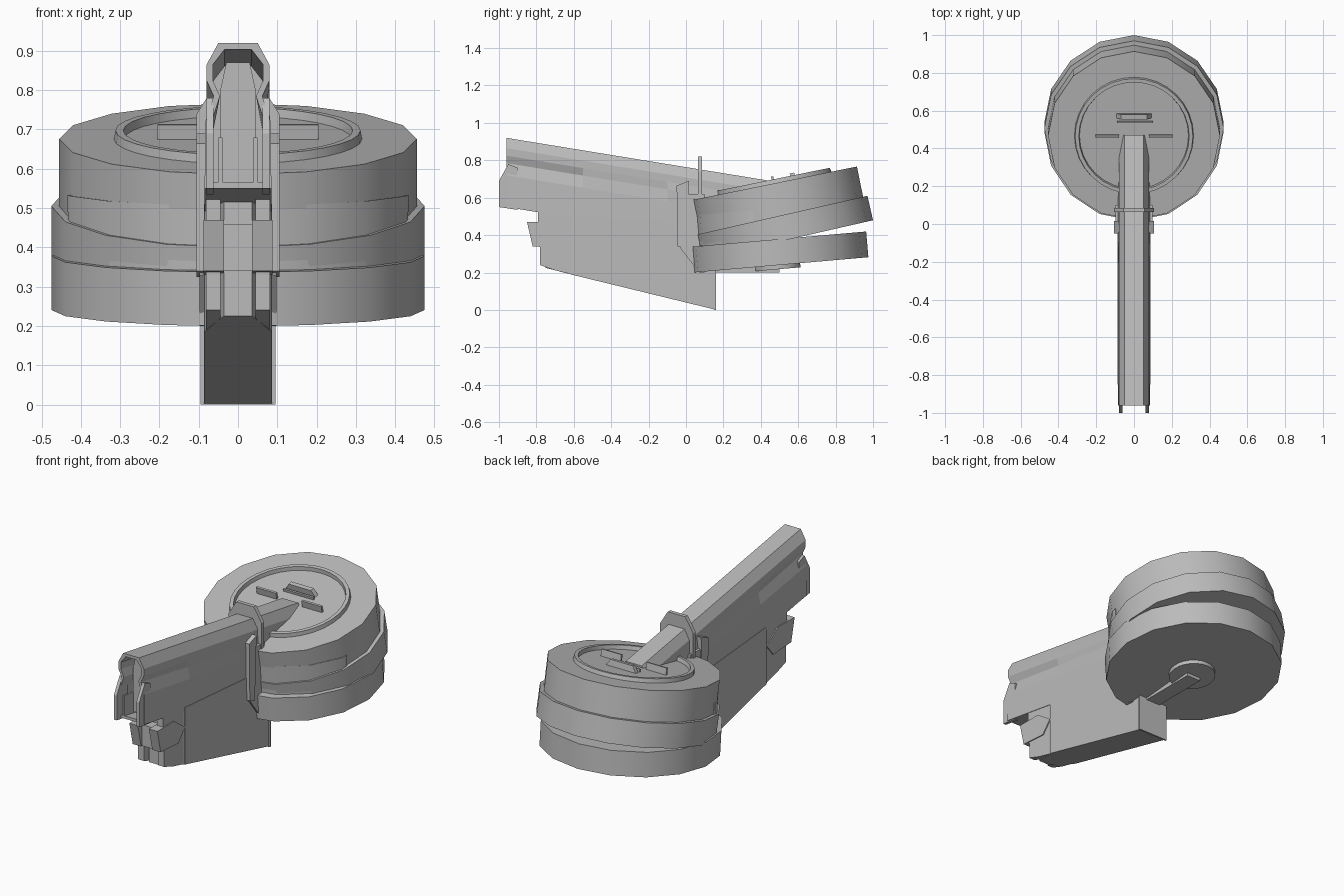
import bpy, bmesh, math
from mathutils import Matrix, Vector

old = bpy.data.objects.get("Cube")
if old:
    bpy.data.objects.remove(old)

grey = bpy.data.materials.new("plain_grey")
grey.use_nodes = True
grey.diffuse_color = (0.5, 0.5, 0.5, 1)
grey.node_tree.nodes["Principled BSDF"].inputs["Base Color"].default_value = (0.5, 0.5, 0.5, 1)


def finish(name, bm, smooth=False):
    bmesh.ops.recalc_face_normals(bm, faces=bm.faces[:])
    mesh = bpy.data.meshes.new(name)
    bm.to_mesh(mesh)
    bm.free()
    mesh.materials.append(grey)
    ob = bpy.data.objects.new(name, mesh)
    bpy.context.scene.collection.objects.link(ob)
    if smooth:
        bpy.ops.object.select_all(action='DESELECT')
        ob.select_set(True)
        bpy.context.view_layer.objects.active = ob
        bpy.ops.object.shade_smooth_by_angle(angle=math.radians(30))
    return ob


def loft(name, rings):
    """Skin a list of equal-length rings and cap both ends."""
    bm = bmesh.new()
    rows = [[bm.verts.new(p) for p in ring] for ring in rings]
    n = len(rows[0])
    for a, b in zip(rows, rows[1:]):
        for i in range(n):
            j = (i + 1) % n
            bm.faces.new((a[i], a[j], b[j], b[i]))
    bm.faces.new(rows[0])
    bm.faces.new(rows[-1])
    return finish(name, bm)


def side_prism(name, pts, x0, x1):
    return loft(name, [[(x, y, z) for y, z in pts] for x in (x0, x1)])


def side_pair(name, pts, x0, x1):
    for side, s in (("left", 1), ("right", -1)):
        side_prism(side + "_" + name, pts, s * x0, s * x1)


def box(name, x, y, z):
    return side_prism(name, [(y[0], z[0]), (y[1], z[0]), (y[1], z[1]), (y[0], z[1])], *x)


def frame(y, z, tilt):
    return Matrix.Translation((0, y, z)) @ Matrix.Rotation(math.radians(tilt), 4, 'X')


def disc(name, r, depth, place, sides=16, clip=None):
    """Disc hanging down from its top centre."""
    bm = bmesh.new()
    bmesh.ops.create_cone(bm, cap_ends=True, segments=sides, radius1=r, radius2=r, depth=depth,
                          matrix=place @ Matrix.Translation((0, 0, -depth / 2)))
    if clip is not None:
        cut = bmesh.ops.bisect_plane(bm, geom=bm.verts[:] + bm.edges[:] + bm.faces[:],
                                     plane_co=(0, clip, 0), plane_no=(0, 1, 0), clear_outer=True)
        bmesh.ops.edgeloop_fill(bm, edges=[e for e in cut["geom_cut"]
                                           if isinstance(e, bmesh.types.BMEdge)])
    return finish(name, bm, True)


# Stacked drum: layers lean at two different angles
top = frame(0.468, 0.676, 11.5)
disc("upper_drum", 0.455, 0.19, top)
disc("middle_drum", 0.475, 0.134, frame(0.507, 0.505, 12.8))
disc("middle_drum_front", 0.462, 0.165, frame(0.5, 0.546, 5), clip=0.36)
disc("lower_drum", 0.475, 0.138, frame(0.49, 0.378, 5))
disc("bottom_boss", 0.125, 0.03, frame(0.485, 0.247, 5), 24)

# Raised ring on the lid
bm = bmesh.new()
steps = 32
rows = []
for i in range(steps):
    a = math.tau * i / steps
    rows.append([bm.verts.new(top @ Vector((r * math.cos(a), r * math.sin(a), z)))
                 for r, z in ((0.317, -0.01), (0.312, 0.022), (0.292, 0.022), (0.287, -0.01))])
for i in range(steps):
    a, b = rows[i], rows[(i + 1) % steps]
    for k in range(4):
        m = (k + 1) % 4
        bm.faces.new((a[k], a[m], b[m], b[k]))
finish("lid_ring", bm, True)

# Lid grips
for side, s in (("left", 1), ("right", -1)):
    grip = box(side + "_lid_grip", (s * 0.08, s * 0.205), (-0.006, 0.006), (-0.01, 0.038))
    grip.data.transform(top)
back_grip = loft("rear_lid_grip", [[(-0.1, y, -0.01), (0.1, y, -0.01), (0.07, y, 0.035), (-0.07, y, 0.035)]
                                   for y in (0.095, 0.12)])
back_grip.data.transform(top)
bar = box("lid_crossbar", (-0.09, 0.1), (0.07, 0.08), (-0.01, 0.015))
bar.data.transform(top)


# Hollow arm, its side grooves fading toward the drum
def section(y, pinch, wall=0.0):
    ridge = 0.92 - 0.163 * (y + 0.96)
    half = [(0.05, 0), (0.08, -0.055), (0.08, -0.095), (pinch, -0.135), (0.083, -0.2), (0.085, -0.37)]
    pts = []
    for x, dz in half:
        z = ridge + dz
        if dz == 0:
            z -= wall
        if dz == -0.37:
            z += wall
        pts.append((x - wall, y, z))
    return pts + [(-x, yy, z) for x, yy, z in reversed(pts)]


loft("arm", [section(-0.7, 0.07, 0.016), section(-0.96, 0.062, 0.016), section(-0.96, 0.062),
             section(-0.55, 0.07), section(-0.1, 0.084), section(0.47, 0.084)])
loft("arm_insert", [[(x, y, z + dz) for x, z in
                     ((-0.045, 0.56), (0.045, 0.56), (0.045, 0.8), (0.03, 0.87), (-0.03, 0.87), (-0.045, 0.8))]
                    for y, dz in ((-0.88, 0.0), (-0.68, -0.033))])
side_pair("feed_lip", [(-0.95, 0.78), (-1, 0.69), (-1, 0.55), (-0.9, 0.535), (-0.9, 0.76)], 0.062, 0.08)
side_pair("inner_guide", [(-0.96, 0.68), (-0.96, 0.56), (-0.75, 0.53), (-0.75, 0.66)], 0.04, 0.05)

# Lower housing with a narrowing nose
side_prism("lower_housing", [(-0.6, 0.51), (-0.6, 0.186), (0.155, 0.002), (0.155, 0.45)], -0.087, 0.087)
loft("housing_nose", [[(-w, y, a), (w, y, a), (w, y, b), (-w, y, b)] for y, w, a, b in
                      ((-0.75, 0.036, 0.225, 0.52), (-0.6, 0.085, 0.186, 0.51))])
side_pair("nose_cheek", [(-0.78, 0.33), (-0.78, 0.24), (-0.7, 0.212), (-0.58, 0.183), (-0.58, 0.5),
                         (-0.79, 0.53), (-0.79, 0.45)], 0.045, 0.082)
side_pair("jaw", [(-0.85, 0.47), (-0.82, 0.34), (-0.66, 0.33), (-0.6, 0.4), (-0.7, 0.47)], 0.035, 0.088)
box("jaw_bridge", (-0.036, 0.036), (-0.81, -0.7), (0.34, 0.46))

# Rear flange and the bar beneath the drum
box("rear_flange", (-0.095, 0.095), (0.15, 0.16), (0, 0.24))
side_prism("bottom_bar", [(0.15, 0.2), (0.5, 0.2), (0.5, 0.26), (0.15, 0.26)], -0.045, 0.045)

# Collar and side straps
loft("collar", [[(-0.105, y, 0.5), (0.105, y, 0.5), (0.105, y, 0.74), (0.055, y, 0.82),
                 (-0.055, y, 0.82), (-0.105, y, 0.74)] for y in (0.063, 0.085)])
side_pair("strap", [(-0.045, 0.34), (0.0, 0.325), (0.015, 0.69), (-0.05, 0.665)], 0.08, 0.106)
side_pair("strap_foot", [(-0.03, 0.33), (0.07, 0.2), (0.1, 0.2), (0.1, 0.62), (0.0, 0.62)], 0.08, 0.098)
